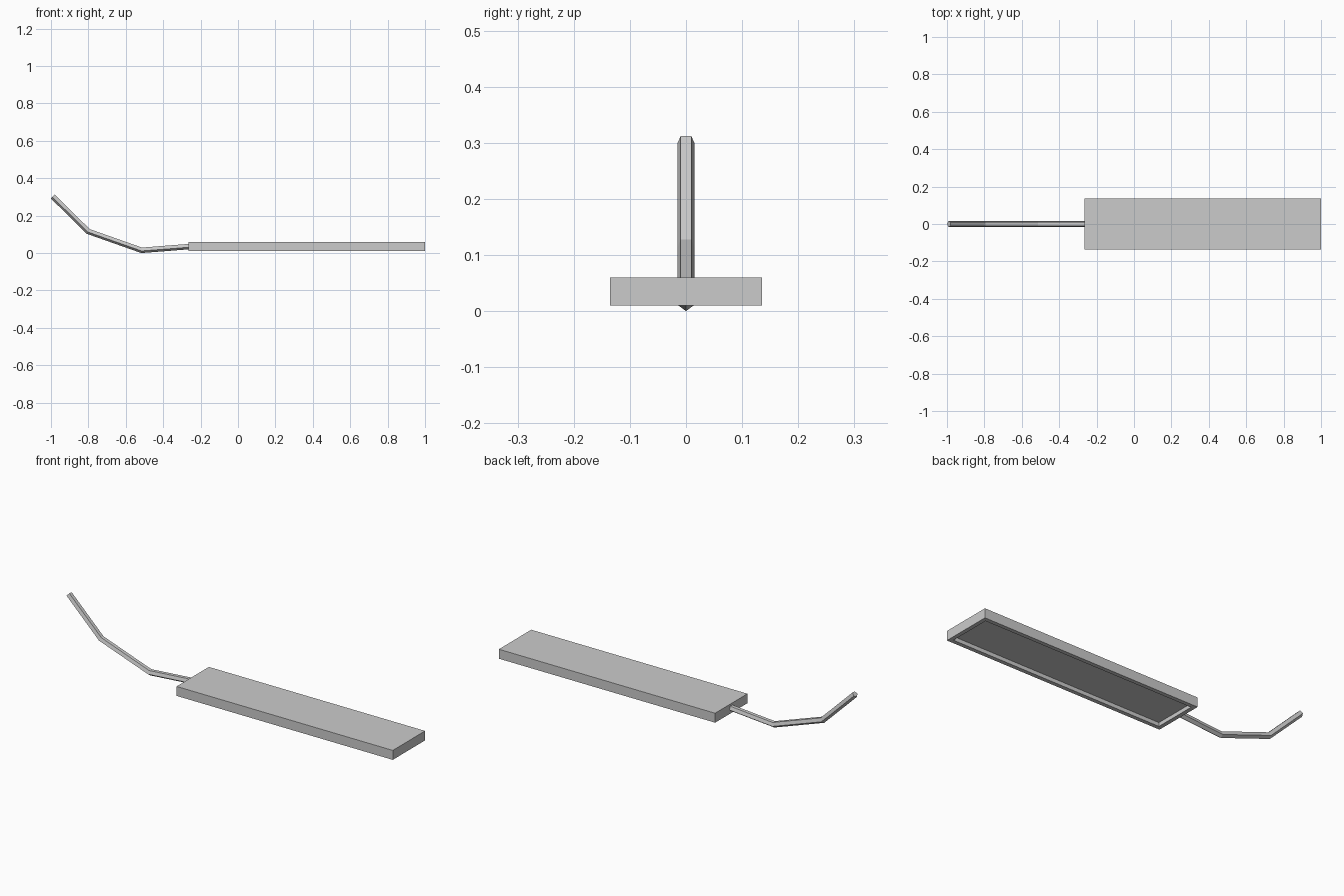
import bpy, bmesh, math
from mathutils import Vector

if "Cube" in bpy.data.objects:
    bpy.data.objects.remove(bpy.data.objects["Cube"])


def finish(name, bm):
    bmesh.ops.recalc_face_normals(bm, faces=bm.faces)
    me = bpy.data.meshes.new(name)
    bm.to_mesh(me)
    bm.free()
    ob = bpy.data.objects.new(name, me)
    bpy.context.collection.objects.link(ob)
    return ob


# Flat block with a shallow rimmed recess underneath
x0, x1, half_w, z0, z1 = -0.265, 1.0, 0.135, 0.01, 0.06
bm = bmesh.new()
bmesh.ops.create_cube(bm, size=1)
for v in bm.verts:
    v.co = Vector(((x0 + x1) / 2 + v.co.x * (x1 - x0), v.co.y * 2 * half_w,
                   z1 if v.co.z > 0 else z0))
bm.normal_update()
bottom = min(bm.faces, key=lambda f: f.calc_center_median().z)
bmesh.ops.inset_region(bm, faces=[bottom], thickness=0.03)
ext = bmesh.ops.extrude_face_region(bm, geom=[bottom])
new_verts = [g for g in ext["geom"] if isinstance(g, bmesh.types.BMVert)]
bmesh.ops.translate(bm, verts=new_verts, vec=(0, 0, 0.02))
if bottom.is_valid:
    bmesh.ops.delete(bm, geom=[bottom], context='FACES_ONLY')
finish("block", bm)

# Bent five-sided handle with mitred elbows
path = [Vector((x, 0, z)) for x, z in
        [(-0.989, 0.303), (-0.80, 0.117), (-0.515, 0.0165), (-0.25, 0.037)]]
radius, sides = 0.016, 5
bm = bmesh.new()
rings = []
for i, p in enumerate(path):
    d_in = (p - path[max(i - 1, 0)]).normalized()
    d_out = (path[min(i + 1, len(path) - 1)] - p).normalized()
    tangent = (d_in + d_out).normalized()
    up = Vector((-tangent.z, 0, tangent.x))
    seg = d_out if d_out.length else d_in
    stretch = 1 / tangent.dot(seg)
    ring = []
    for k in range(sides):
        a = 2 * math.pi * k / sides
        ring.append(bm.verts.new(p - up * (radius * stretch * math.cos(a))
                                 + Vector((0, radius * math.sin(a), 0))))
    rings.append(ring)
for a, b in zip(rings, rings[1:]):
    for k in range(sides):
        n = (k + 1) % sides
        bm.faces.new((a[k], a[n], b[n], b[k]))
bm.faces.new(rings[0])
bm.faces.new(rings[-1])
finish("handle", bm)
